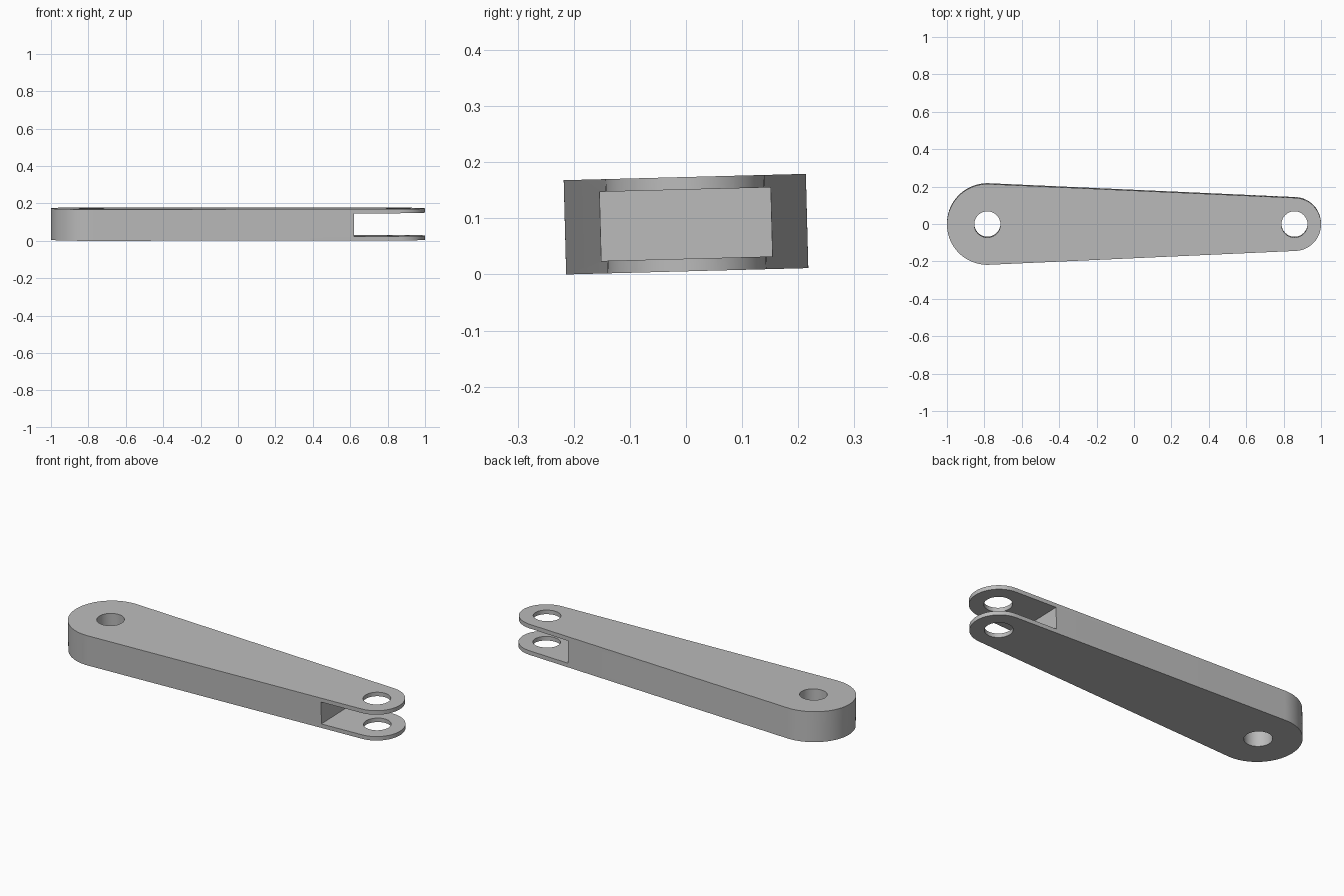
import bpy
import bmesh
from math import cos, sin, pi, acos, radians

if "Cube" in bpy.data.objects:
    bpy.data.objects.remove(bpy.data.objects["Cube"])

BIG_X, BIG_R = -0.784, 0.216
SMALL_X, SMALL_R = 0.858, 0.142
HOLE_R = 0.07
THICK, SLOT_H, SLOT_X = 0.168, 0.123, 0.62

grey = bpy.data.materials.new("plain grey")
grey.use_nodes = True
grey.diffuse_color = (0.5, 0.5, 0.5, 1)
grey.node_tree.nodes["Principled BSDF"].inputs["Base Color"].default_value = (0.5, 0.5, 0.5, 1)


def arc(cx, r, start, end, steps):
    return [(cx + r * cos(start + (end - start) * i / steps),
             r * sin(start + (end - start) * i / steps)) for i in range(steps + 1)]


def prism(name, outline, height):
    """Extrude a closed outline to a solid centred on z = 0."""
    bm = bmesh.new()
    face = bm.faces.new([bm.verts.new((x, y, -height / 2)) for x, y in outline])
    top = bmesh.ops.extrude_face_region(bm, geom=[face])["geom"]
    bmesh.ops.translate(bm, vec=(0, 0, height),
                        verts=[v for v in top if isinstance(v, bmesh.types.BMVert)])
    bmesh.ops.recalc_face_normals(bm, faces=bm.faces)
    mesh = bpy.data.meshes.new(name)
    bm.to_mesh(mesh)
    bm.free()
    mesh.materials.append(grey)
    obj = bpy.data.objects.new(name, mesh)
    bpy.context.collection.objects.link(obj)
    return obj


# Tapered arm: two round ends joined by their tangents
tangent = acos((BIG_R - SMALL_R) / (SMALL_X - BIG_X))
arm = prism("lever_arm",
            arc(SMALL_X, SMALL_R, -tangent, tangent, 32)
            + arc(BIG_X, BIG_R, tangent, 2 * pi - tangent, 40), THICK)

# Pivot holes and the fork slot
cutters = [prism(name, arc(x, HOLE_R, 0, 2 * pi, 48)[:-1], 1)
           for name, x in (("big_hole_cutter", BIG_X), ("fork_hole_cutter", SMALL_X))]
cutters.append(prism("slot_cutter", [(SLOT_X, -0.5), (1.5, -0.5), (1.5, 0.5), (SLOT_X, 0.5)], SLOT_H))

bpy.ops.object.select_all(action="DESELECT")
bpy.context.view_layer.objects.active = arm
arm.select_set(True)
for cutter in cutters:
    mod = arm.modifiers.new(cutter.name, "BOOLEAN")
    mod.operation = "DIFFERENCE"
    mod.solver = "EXACT"
    mod.object = cutter
    bpy.ops.object.modifier_apply(modifier=mod.name)
    bpy.data.objects.remove(cutter)

bpy.ops.object.shade_smooth_by_angle(angle=radians(30))

# Slight roll about the long axis, resting on the ground
arm.rotation_euler.x = radians(1.5)
arm.location.z = 0.0897
